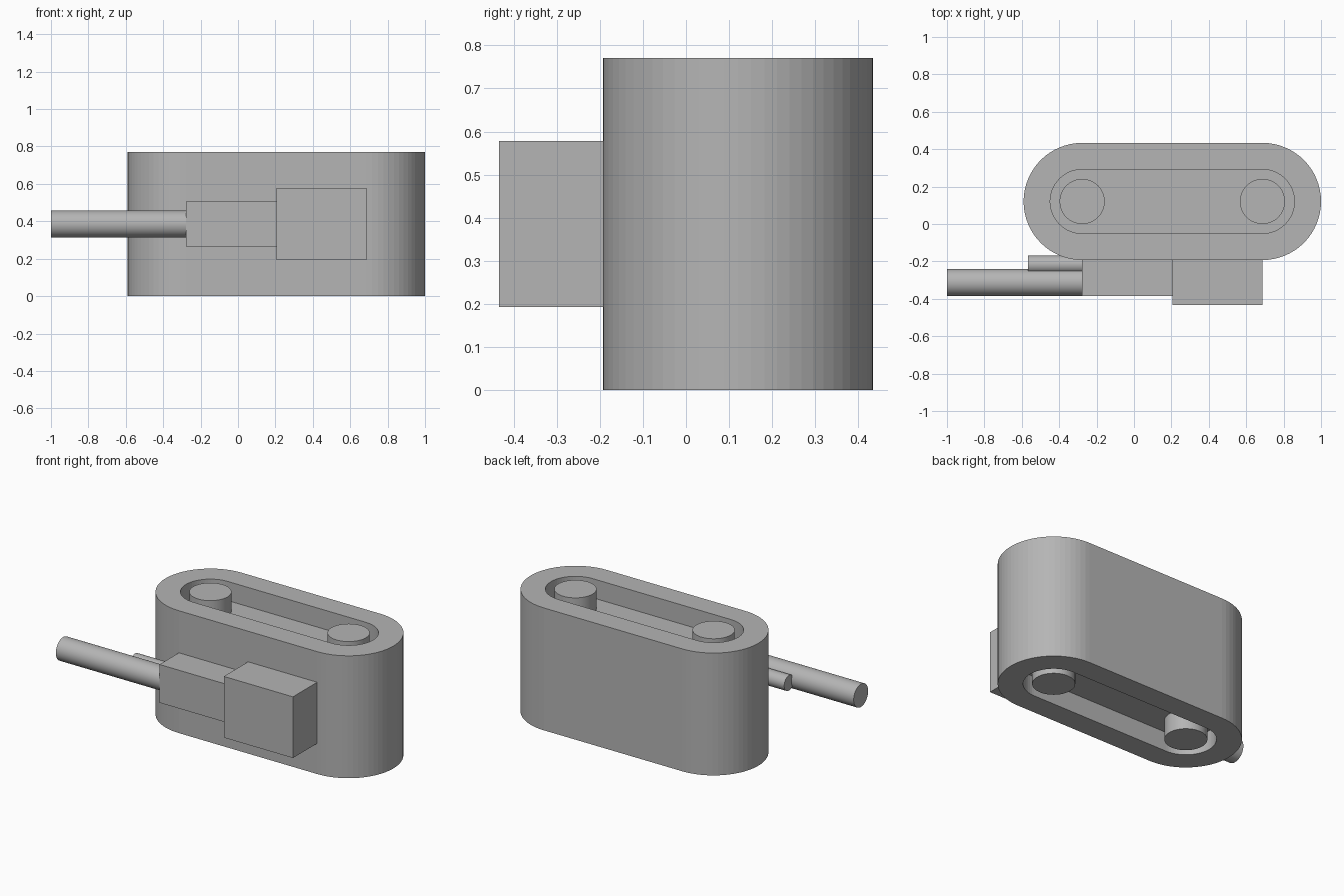
import bpy, bmesh, math
from mathutils import Matrix

if "Cube" in bpy.data.objects:
    bpy.data.objects.remove(bpy.data.objects["Cube"])

U = 2 / 41.5                 # base module of the design
H = 16 * U                   # body height
X0, X1 = -5.75 * U, 14.25 * U  # centres of the two rounded ends
YC = 2.5 * U                 # body centre line
DEPTH = 2.5 * U              # recess depth, top and bottom
ARC = 32                     # facets per half circle

grey = bpy.data.materials.new("dark_grey")
grey.diffuse_color = (0.46, 0.46, 0.46, 1)
grey.use_nodes = True
grey.node_tree.nodes["Principled BSDF"].inputs["Base Color"].default_value = grey.diffuse_color


def finish(bm, name):
    bmesh.ops.recalc_face_normals(bm, faces=bm.faces)
    mesh = bpy.data.meshes.new(name)
    bm.to_mesh(mesh)
    bm.free()
    mesh.materials.append(grey)
    ob = bpy.data.objects.new(name, mesh)
    bpy.context.collection.objects.link(ob)
    return ob


def stadium(r):
    pts = []
    for cx, start in ((X1, -math.pi / 2), (X0, math.pi / 2)):
        for i in range(ARC + 1):
            a = start + math.pi * i / ARC
            pts.append((cx + r * math.cos(a), YC + r * math.sin(a)))
    return pts


def box(name, lo, hi):
    bm = bmesh.new()
    bmesh.ops.create_cube(bm, size=1)
    for v in bm.verts:
        v.co = [l + (c + 0.5) * (h - l) for c, l, h in zip(v.co, lo, hi)]
    return finish(bm, name)


def cylinder(name, centre, r, length, axis='Z'):
    bm = bmesh.new()
    rot = Matrix.Rotation(math.pi / 2, 4, 'Y') if axis == 'X' else Matrix()
    bmesh.ops.create_cone(bm, cap_ends=True, segments=2 * ARC, radius1=r, radius2=r,
                          depth=length, matrix=Matrix.Translation(centre) @ rot)
    ob = finish(bm, name)
    bpy.ops.object.select_all(action='DESELECT')
    ob.select_set(True)
    bpy.context.view_layer.objects.active = ob
    bpy.ops.object.shade_smooth_by_angle(angle=math.radians(30))
    return ob


# Rounded body with a recess in the top and the bottom
bm = bmesh.new()
inner, outer = 3.55 * U, 6.5 * U
levels = [(inner, DEPTH), (inner, 0), (outer, 0),
          (outer, H), (inner, H), (inner, H - DEPTH)]
rings = [[bm.verts.new((x, y, z)) for x, y in stadium(r)] for r, z in levels]
for a, b in zip(rings, rings[1:]):
    for i in range(len(a)):
        j = (i + 1) % len(a)
        bm.faces.new((a[i], a[j], b[j], b[i]))
bm.faces.new(rings[0])
bm.faces.new(rings[-1])
finish(bm, "body")

# Round bosses, flush with the rims at both ends
for side, x in (("left", X0), ("right", X1)):
    for end, z in (("bottom", DEPTH / 2), ("top", H - DEPTH / 2)):
        cylinder(f"{side}_{end}_boss", (x, YC, z), 2.5 * U, DEPTH)

# Blocks on the front face
FRONT = -4 * U
box("connector_block", (X0, -8 * U, 5.5 * U), (4.25 * U, FRONT, 10.5 * U))
box("housing_block", (4.25 * U, -9 * U, 4 * U), (X1, FRONT, 12 * U))

# Thick and thin rods pointing left
cylinder("thick_rod", ((-20.75 * U + X0) / 2, -6.5 * U, H / 2), 1.5 * U, 15 * U, 'X')
cylinder("thin_rod", (X0 - 3 * U, -4.5 * U, H / 2), U, 6 * U, 'X')
